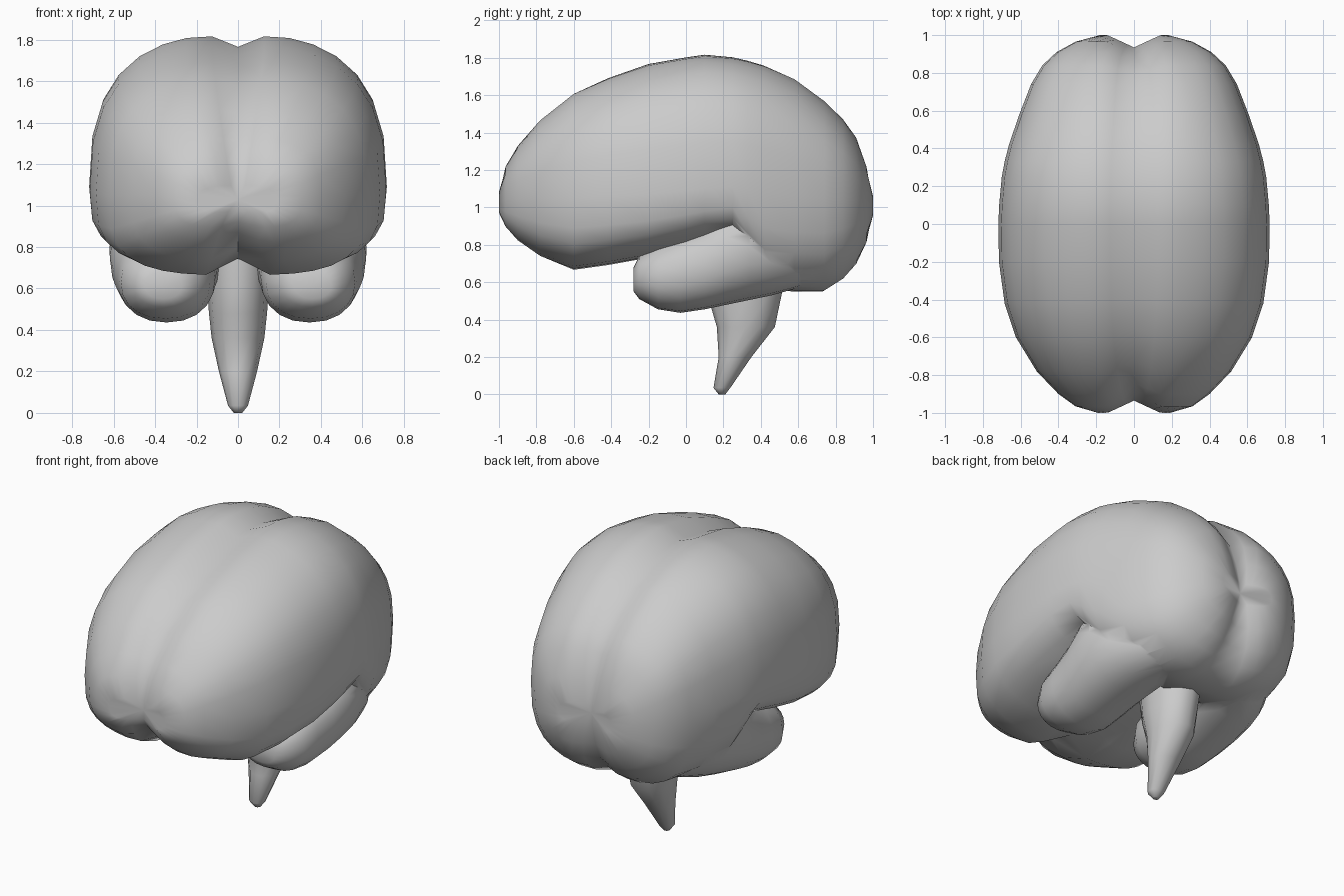
import bpy, bmesh, math
from mathutils import Vector

if "Cube" in bpy.data.objects:
    bpy.data.objects.remove(bpy.data.objects["Cube"])


def spow(v, e):
    return math.copysign(abs(v) ** e, v)


def loft(name, rings, shape=lambda p: p):
    """Skin closed rings, fan-cap both ends, optionally deform the points."""
    bm = bmesh.new()
    rows = [[bm.verts.new(p) for p in r] for r in rings]
    n = len(rows[0])
    for a, b in zip(rows, rows[1:]):
        for i in range(n):
            j = (i + 1) % n
            bm.faces.new((a[i], a[j], b[j], b[i]))
    for r in (rows[0], rows[-1]):
        c = bm.verts.new(sum((v.co for v in r), Vector()) / n)
        for i in range(n):
            bm.faces.new((r[i], r[(i + 1) % n], c))
    for v in bm.verts:
        v.co = shape(v.co.copy())
    bmesh.ops.recalc_face_normals(bm, faces=bm.faces)
    me = bpy.data.meshes.new(name)
    bm.to_mesh(me)
    bm.free()
    ob = bpy.data.objects.new(name, me)
    bpy.context.collection.objects.link(ob)
    return ob


def section(y, cx, w, zlo, zhi, zc, n_up, n_low, angles):
    """Superellipse section across y with separate upper and lower halves."""
    pts = []
    for t in angles:
        e = 2 / (n_up if math.cos(t) > 0 else n_low)
        s, c = spow(math.sin(t), e), spow(math.cos(t), e)
        pts.append(Vector((cx + w * s, y, zc + c * (zhi - zc if c > 0 else zc - zlo))))
    return pts


def groove(p):
    """Press in the fissure between the two hemispheres."""
    g = max(0, 1 - abs(p.x) / 0.14)
    kz = 0.075
    if p.z < 1.0:
        kz = 0.22 if p.y < -0.3 else 0.04
    return Vector((p.x, p.y * (1 - 0.065 * g), 1.03 + (p.z - 1.03) * (1 - kz * g)))


def finish(ob, angle):
    bpy.ops.object.select_all(action='DESELECT')
    ob.select_set(True)
    bpy.context.view_layer.objects.active = ob
    bpy.ops.object.shade_smooth_by_angle(angle=math.radians(angle))


# Cerebrum: y, half width, bottom, top, height of widest point
quarter = [0, 0.1, 0.25, 0.42, 0.62, 0.85, 1.08, 1.33]
half = quarter + [math.pi / 2] + [math.pi - t for t in reversed(quarter)]
around = half + [2 * math.pi - t for t in reversed(half[1:-1])]
stations = [
    (-1.0, 0.19, 0.96, 1.10, 1.03), (-0.965, 0.31, 0.89, 1.23, 1.04),
    (-0.90, 0.40, 0.82, 1.335, 1.05), (-0.78, 0.515, 0.735, 1.475, 1.05),
    (-0.60, 0.625, 0.665, 1.62, 1.05), (-0.42, 0.685, 0.69, 1.70, 1.06),
    (-0.20, 0.715, 0.73, 1.775, 1.07), (0.0, 0.718, 0.78, 1.81, 1.09),
    (0.10, 0.714, 0.81, 1.825, 1.10), (0.25, 0.70, 0.85, 1.812, 1.11),
    (0.33, 0.685, 0.70, 1.795, 1.10), (0.42, 0.662, 0.57, 1.77, 1.08),
    (0.58, 0.607, 0.545, 1.70, 1.06), (0.74, 0.545, 0.545, 1.58, 1.05),
    (0.84, 0.485, 0.61, 1.48, 1.05), (0.91, 0.41, 0.69, 1.38, 1.04),
    (0.965, 0.31, 0.80, 1.23, 1.03), (1.0, 0.18, 0.94, 1.08, 1.01)]
cerebrum = loft("cerebrum", [section(y, 0, w, lo, hi, zc, 2.65, 3.3 if y < 0.3 else 2.9, around)
                             for y, w, lo, hi, zc in stations], groove)

# Temporal lobes: y, centre x, half width, bottom, top; merged into the cerebrum
lobe = [(-0.28, 0.36, 0.09, 0.55, 0.68), (-0.25, 0.355, 0.15, 0.51, 0.74),
        (-0.15, 0.35, 0.215, 0.455, 0.80), (-0.03, 0.345, 0.235, 0.436, 0.86),
        (0.10, 0.35, 0.25, 0.455, 0.92), (0.22, 0.35, 0.268, 0.48, 1.01),
        (0.34, 0.34, 0.28, 0.505, 1.08), (0.46, 0.32, 0.265, 0.53, 1.05),
        (0.60, 0.28, 0.22, 0.57, 0.95), (0.72, 0.25, 0.15, 0.64, 0.88)]
even = [2 * math.pi * i / 20 for i in range(20)]
for side in (-1, 1):
    temporal = loft("temporal_lobe", [section(y, side * cx, w, lo, hi, (lo + hi) / 2,
                                              2.3, 2.2, even)
                                      for y, cx, w, lo, hi in lobe])
    mod = cerebrum.modifiers.new("merge", 'BOOLEAN')
    mod.operation = 'UNION'
    mod.solver = 'EXACT'
    mod.object = temporal
    bpy.context.view_layer.objects.active = cerebrum
    bpy.ops.object.modifier_apply(modifier=mod.name)
    bpy.data.objects.remove(temporal)
finish(cerebrum, 55)

# Brain stem: z, half width, front y, back y
stem = [(0.0, 0.02, 0.175, 0.21), (0.035, 0.048, 0.147, 0.237), (0.2, 0.092, 0.175, 0.35),
        (0.36, 0.127, 0.165, 0.475), (0.48, 0.14, 0.13, 0.50), (0.62, 0.15, 0.11, 0.53),
        (0.84, 0.17, 0.12, 0.52)]
stem_rings = []
for z, w, y0, y1 in stem:
    stem_rings.append([Vector((w * math.cos(a), (y0 + y1) / 2 + (y1 - y0) / 2 * math.sin(a),
                               z)) for a in (2 * math.pi * i / 12 for i in range(12))])
finish(loft("brain_stem", stem_rings), 55)
